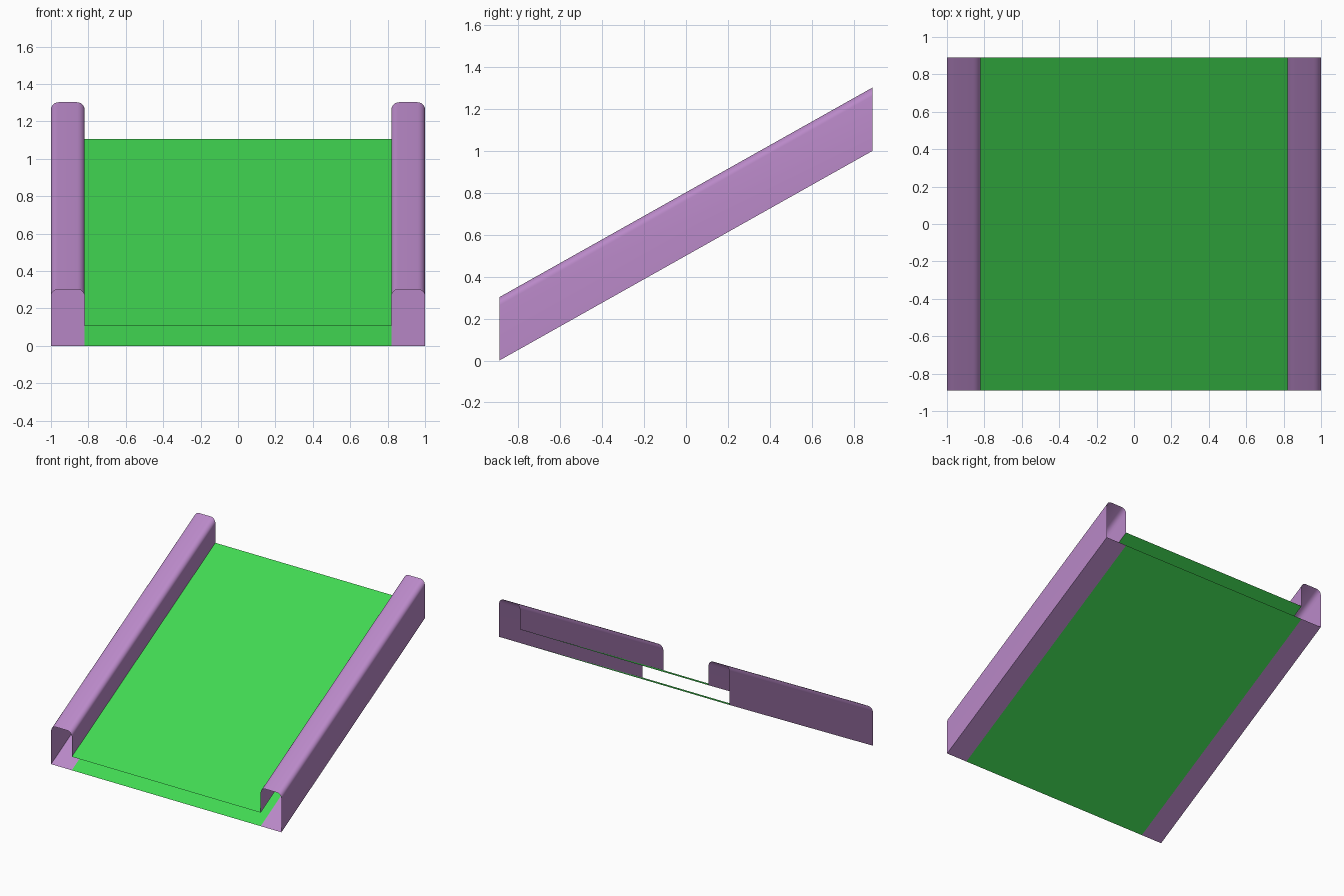
import bpy, math

if "Cube" in bpy.data.objects:
    bpy.data.objects.remove(bpy.data.objects["Cube"])

HALF_LEN, RISE = 0.89, 1.0      # slope run and rise
INNER, OUTER = 0.82, 1.0        # rail x limits
TOP, BELT, R = 0.302, 0.106, 0.04


def material(name, rgb):
    m = bpy.data.materials.new(name)
    m.diffuse_color = (*rgb, 1)
    m.use_nodes = True
    m.node_tree.nodes["Principled BSDF"].inputs["Base Color"].default_value = m.diffuse_color
    return m


purple = material("purple", (0.49, 0.25, 0.58))
green = material("green", (0.053, 0.69, 0.085))


def sloped_sheet(name, profile, mat):
    """Sweep an open x-z profile up the incline (normals on the profile's right)."""
    n = len(profile)
    verts = [(x, -HALF_LEN, z) for x, z in profile]
    verts += [(x, HALF_LEN, z + RISE) for x, z in profile]
    faces = [(i + 1, i, n + i, n + i + 1) for i in range(n - 1)]
    mesh = bpy.data.meshes.new(name)
    mesh.from_pydata(verts, [], faces)
    mesh.materials.append(mat)
    ob = bpy.data.objects.new(name, mesh)
    bpy.context.collection.objects.link(ob)
    return ob


def arc(cx, cz, start):
    return [(cx + R * math.cos(math.radians(start + a)),
             cz + R * math.sin(math.radians(start + a))) for a in range(0, 91, 15)]


# side rails: hollow, open-ended channels with rounded tops
rail_profile = ([(INNER, 0), (OUTER, 0)]
                + arc(OUTER - R, TOP - R, 0) + arc(INNER + R, TOP - R, 90)
                + [(INNER, BELT)])
rails = sloped_sheet("side_rails", rail_profile, purple)
rails.modifiers.new("mirror", 'MIRROR').use_axis[0] = True
bpy.context.view_layer.objects.active = rails
rails.select_set(True)
bpy.ops.object.shade_smooth_by_angle(angle=math.radians(35))

# belt surface and underside panel
sloped_sheet("belt_top", [(INNER, BELT), (-INNER, BELT)], green)
sloped_sheet("underside_panel", [(-INNER, 0), (INNER, 0)], green)
